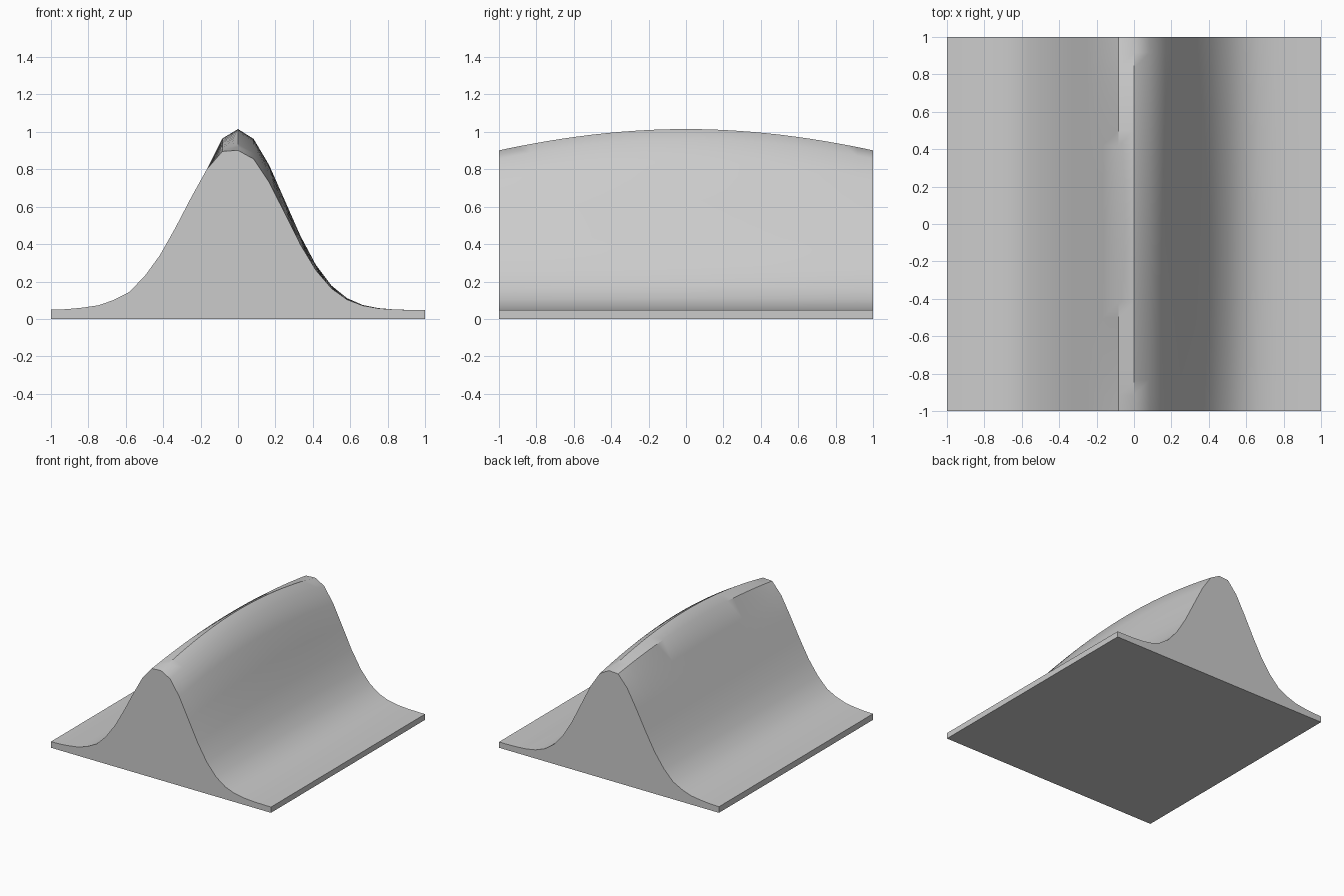
import bpy, bmesh, math

cube = bpy.data.objects.get("Cube")
if cube:
    bpy.data.objects.remove(cube, do_unlink=True)

COLS, ROWS, BASE, RISE = 24, 24, 0.047, 0.968
# Heights of the wide flank, from its outer edge up to the shoulder
FLANK = [0.05, 0.052, 0.06, 0.072, 0.1, 0.143, 0.227, 0.342, 0.49, 0.65, 0.80]


def height(i, x, y):
    """Bell-shaped ridge that sags toward both ends, with one straight flank."""
    if i < len(FLANK):
        return FLANK[i]
    if i == len(FLANK):
        return 0.965 - 0.069 * y * y
    return BASE + RISE * math.exp(-8 * x * x - y * y / 8)


# Ridge surface
bm = bmesh.new()
grid = []
for j in range(ROWS + 1):
    y = -1 + 2 * j / ROWS
    row = []
    for i in range(COLS + 1):
        x = -1 + 2 * i / COLS
        row.append(bm.verts.new((x, y, height(i, x, y))))
    grid.append(row)
for j in range(ROWS):
    for i in range(COLS):
        bm.faces.new((grid[j][i], grid[j][i + 1], grid[j + 1][i + 1], grid[j + 1][i]))

# Straight walls down to the ground and a flat underside
rim = grid[0][:-1] + [r[-1] for r in grid[:-1]] + grid[-1][:0:-1] + [r[0] for r in grid[:0:-1]]
foot = [bm.verts.new((v.co.x, v.co.y, 0)) for v in rim]
for k in range(len(rim)):
    n = (k + 1) % len(rim)
    bm.faces.new((rim[k], foot[k], foot[n], rim[n]))
bm.faces.new(foot[::-1])
bmesh.ops.recalc_face_normals(bm, faces=bm.faces)

mesh = bpy.data.meshes.new("ridge")
bm.to_mesh(mesh)
bm.free()
ridge = bpy.data.objects.new("ridge", mesh)
bpy.context.collection.objects.link(ridge)

# Plain grey finish
grey = bpy.data.materials.new("plain grey")
grey.use_nodes = True
grey.diffuse_color = (0.6, 0.6, 0.6, 1)
grey.node_tree.nodes["Principled BSDF"].inputs["Base Color"].default_value = (0.6, 0.6, 0.6, 1)
mesh.materials.append(grey)

# Smooth flanks with a crisp crest
bpy.ops.object.select_all(action="DESELECT")
ridge.select_set(True)
bpy.context.view_layer.objects.active = ridge
bpy.ops.object.shade_smooth_by_angle(angle=math.radians(35))
